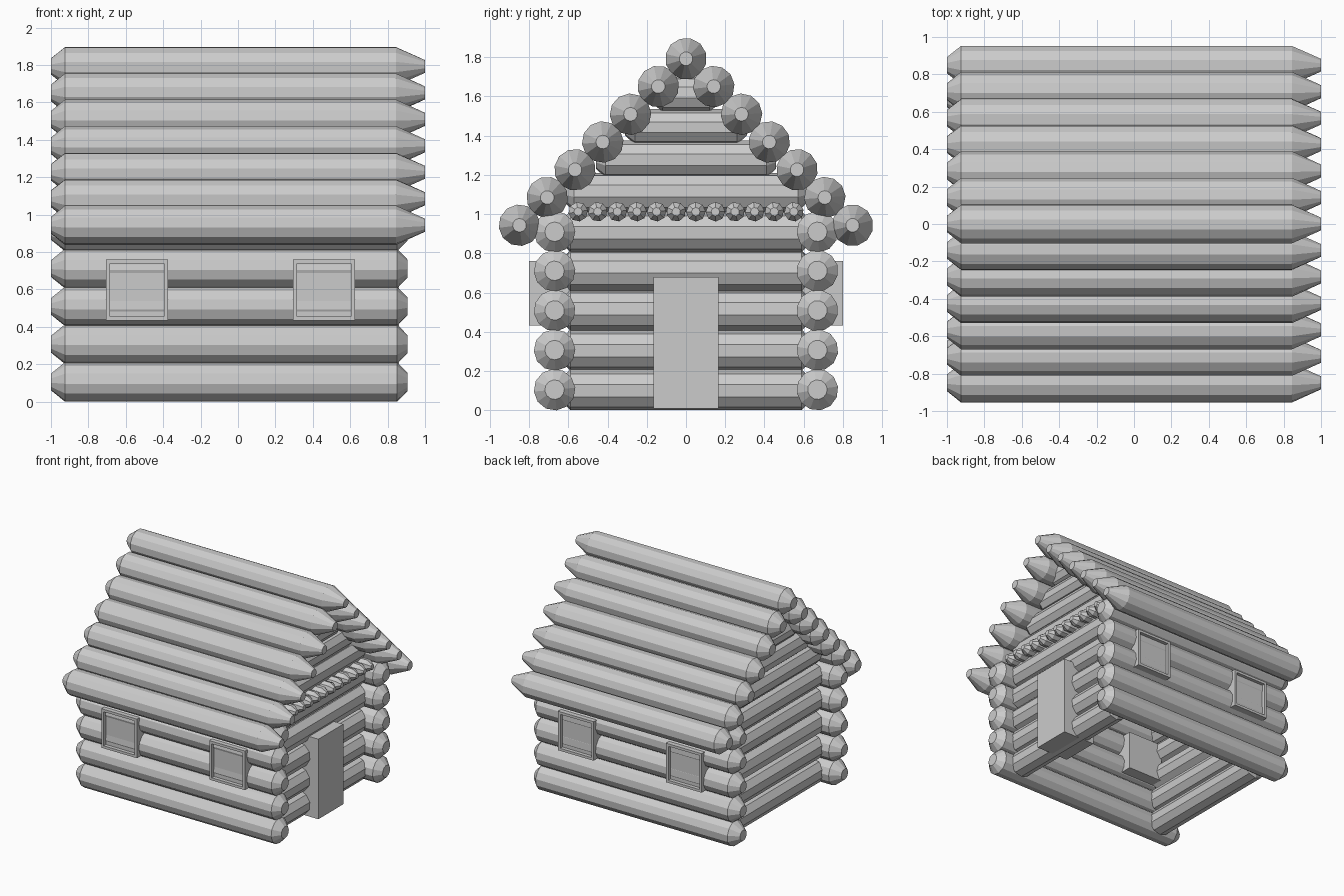
import bpy, bmesh, math, random
from mathutils import Matrix, Vector

if "Cube" in bpy.data.objects:
    bpy.data.objects.remove(bpy.data.objects["Cube"])

random.seed(4)


def finish(name, bm):
    bmesh.ops.recalc_face_normals(bm, faces=bm.faces[:])
    me = bpy.data.meshes.new(name)
    bm.to_mesh(me)
    bm.free()
    ob = bpy.data.objects.new(name, me)
    bpy.context.collection.objects.link(ob)
    return ob


def log(name, stations, centre, along='X', sides=12):
    """Low-poly log lofted through (position, radius) stations."""
    bm = bmesh.new()
    spin = random.random() * 0.4
    rings = []
    for p, r in stations:
        ring = []
        for i in range(sides):
            a = spin + 2 * math.pi * i / sides
            ring.append(bm.verts.new((p, r * math.cos(a), r * math.sin(a))))
        rings.append(ring)
    for a, b in zip(rings, rings[1:]):
        for i in range(sides):
            j = (i + 1) % sides
            bm.faces.new((a[i], a[j], b[j], b[i]))
    bm.faces.new(rings[0])
    bm.faces.new(rings[-1])
    if along == 'Y':
        bm.transform(Matrix.Rotation(math.pi / 2, 4, 'Z'))
    bm.transform(Matrix.Translation(Vector(centre)))
    return finish(name, bm)


def box(name, lo, hi, recess_dir=None, inset=0.03, depth=0.03):
    """Box between two corners, optionally with a recessed panel on one y side."""
    bm = bmesh.new()
    bmesh.ops.create_cube(bm, size=1)
    lo, hi = Vector(lo), Vector(hi)
    size, mid = hi - lo, (hi + lo) / 2
    for v in bm.verts:
        v.co = Vector([v.co[k] * size[k] + mid[k] for k in range(3)])
    if recess_dir:
        bm.normal_update()
        face = [f for f in bm.faces if f.normal.y * recess_dir > 0.9]
        bmesh.ops.inset_region(bm, faces=face, thickness=inset)
        inner = bmesh.ops.extrude_face_region(bm, geom=face)
        bmesh.ops.delete(bm, geom=face, context='FACES_ONLY')
        verts = [g for g in inner['geom'] if isinstance(g, bmesh.types.BMVert)]
        bmesh.ops.translate(bm, verts=verts, vec=(0, -recess_dir * depth, 0))
    return finish(name, bm)


R = 0.106
side_profile = [(-1, 0.045), (-0.925, R), (0.85, R), (0.905, 0.05)]
roof_profile = [(-1, 0.045), (-0.925, R), (0.845, R), (1.0, 0.035)]
levels = [0.105, 0.307, 0.509, 0.711, 0.91]

# Long side walls
for s in (-1, 1):
    for z in levels:
        log("side_wall_log", side_profile, (0, s * 0.67, z))

# Roof logs stepping up to the ridge
for k in range(1, 7):
    for s in (-1, 1):
        log("roof_log", roof_profile, (0, s * 0.1415 * k, 1.792 - 0.1415 * k))
log("ridge_log", roof_profile, (0, 0, 1.792))

# End walls with shrinking gable logs
gable = [(1.11, 0.62, 0.1), (1.28, 0.46, 0.095), (1.445, 0.31, 0.09), (1.61, 0.17, 0.09)]
for x in (-0.76, 0.68):
    for z, h, r in [(z, 0.64, 0.104) for z in levels] + gable:
        log("end_wall_log", [(-h, r * 0.5), (-h + 0.05, r), (h - 0.05, r), (h, r * 0.5)],
            (x, 0, z), 'Y', 10)

# Row of thin ceiling beams, ends showing above the door
for i in range(12):
    log("ceiling_beam", [(-0.76, 0.025), (-0.73, 0.05), (0.82, 0.05), (0.86, 0.022)],
        (0, -0.55 + 0.1 * i, 1.012), sides=8)

# Door block
box("door", (0.56, -0.165, 0.01), (0.86, 0.165, 0.68))

# Windows on both long sides
for s in (-1, 1):
    for x in (-0.54, 0.46):
        ys = sorted((s * 0.5, s * 0.8))
        box("window", (x - 0.165, ys[0], 0.433), (x + 0.165, ys[1], 0.76), s)
